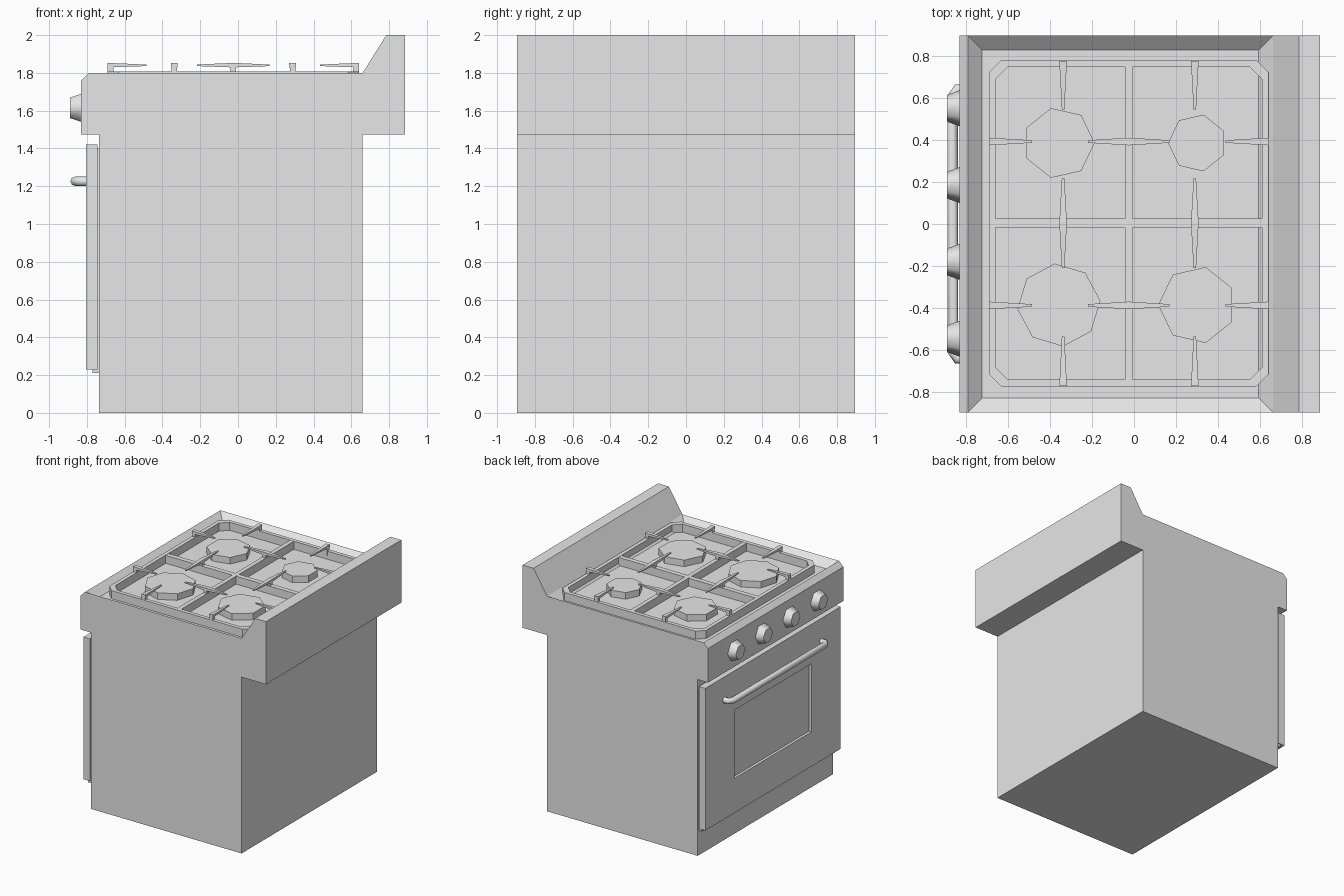
import bpy, bmesh, math
from mathutils import Matrix, Vector

if "Cube" in bpy.data.objects:
    bpy.data.objects.remove(bpy.data.objects["Cube"], do_unlink=True)

grey = bpy.data.materials.new("plain grey")
grey.use_nodes = True
grey.diffuse_color = (0.8, 0.8, 0.8, 1)
for node in grey.node_tree.nodes:
    if node.type == 'BSDF_PRINCIPLED':
        node.inputs["Base Color"].default_value = (0.8, 0.8, 0.8, 1)


def finish(name, bm, smooth=None):
    bmesh.ops.recalc_face_normals(bm, faces=bm.faces)
    mesh = bpy.data.meshes.new(name)
    bm.to_mesh(mesh)
    bm.free()
    obj = bpy.data.objects.new(name, mesh)
    bpy.context.collection.objects.link(obj)
    mesh.materials.append(grey)
    if smooth:
        bpy.ops.object.select_all(action='DESELECT')
        obj.select_set(True)
        bpy.context.view_layer.objects.active = obj
        bpy.ops.object.shade_smooth_by_angle(angle=math.radians(smooth))
    return obj


def add_box(bm, x, y, z):
    size = (x[1] - x[0], y[1] - y[0], z[1] - z[0])
    mid = (sum(x) / 2, sum(y) / 2, sum(z) / 2)
    bmesh.ops.create_cube(bm, size=1, matrix=Matrix.Translation(mid) @ Matrix.Diagonal((*size, 1)))


def loft(bm, rings, closed=False):
    """Skin matching loops of points, capping the ends unless closed."""
    loops = [[bm.verts.new(p) for p in ring] for ring in rings]
    n = len(loops[0])
    pairs = list(zip(loops, loops[1:]))
    if closed:
        pairs.append((loops[-1], loops[0]))
    else:
        bm.faces.new(loops[0])
        bm.faces.new(loops[-1])
    for a, b in pairs:
        for i in range(n):
            j = (i + 1) % n
            bm.faces.new((a[i], a[j], b[j], b[i]))


# Body: side profile swept across the width, with a sunken cooktop
HALF = 0.895
profile = [(-.735, 0), (.66, 0), (.66, 1.475), (.885, 1.475), (.885, 2), (.785, 2),
           (.66, 1.8), (-.79, 1.8), (-.83, 1.76), (-.83, 1.475), (-.735, 1.475)]
bm = bmesh.new()
loft(bm, [[(x, y, z) for x, z in profile] for y in (-HALF, HALF)])
bmesh.ops.recalc_face_normals(bm, faces=bm.faces)
top = [f for f in bm.faces if all(abs(v.co.z - 1.8) < .001 for v in f.verts)]
bmesh.ops.inset_region(bm, faces=top, thickness=.095, depth=0)
for v in top[0].verts:
    v.co.z -= .06
finish("body", bm)

# Oven door with a recessed window panel
bm = bmesh.new()
add_box(bm, (-.805, -.745), (-HALF, HALF), (.23, 1.42))
front = [f for f in bm.faces if f.calc_center_median().x < -.8]
bmesh.ops.inset_region(bm, faces=front, thickness=.1)
for v in front[0].verts:
    v.co.y = math.copysign(.51, v.co.y)
    v.co.z = 1.09 if v.co.z > .8 else .52
pane = bmesh.ops.extrude_face_region(bm, geom=front)
bmesh.ops.delete(bm, geom=front, context='FACES_ONLY')
bmesh.ops.translate(bm, vec=(.022, 0, 0), verts=[g for g in pane["geom"] if isinstance(g, bmesh.types.BMVert)])
finish("oven_door", bm)

bm = bmesh.new()
add_box(bm, (-.77, -.73), (-.885, .885), (.21, 1.4))
finish("door_liner", bm)

# Door handle: bent hexagonal tube
bm = bmesh.new()
path = [(-.8, .64), (-.84, .64), (-.862, .61), (-.862, -.61), (-.84, -.64), (-.8, -.64)]
rings = []
for i, p in enumerate(path):
    a, b = Vector(path[max(i - 1, 0)]), Vector(path[min(i + 1, len(path) - 1)])
    t = (b - a).normalized()
    side = Vector((t.y, -t.x))
    rings.append([(p[0] + side.x * .025 * math.cos(k * math.pi / 4),
                   p[1] + side.y * .025 * math.cos(k * math.pi / 4),
                   1.226 + .025 * math.sin(k * math.pi / 4)) for k in range(8)])
loft(bm, rings)
finish("door_handle", bm, 50)

# Control knobs
for i, y in enumerate((.55, .185, -.18, -.545)):
    bm = bmesh.new()
    loft(bm, [[(x, y + r * math.cos(k * math.pi / 3), 1.615 + r * math.sin(k * math.pi / 3))
               for k in range(6)] for x, r in ((-.825, .087), (-.89, .063))])
    finish(f"knob_{i + 1}", bm, 62)

# Burners: low-poly discs on the cooktop floor
for i, (x, y, r, sides, turn) in enumerate([(-.357, .385, .17, 7, 0), (.3, .385, .138, 7, math.pi),
                                            (-.357, -.385, .198, 8, .1), (.3, -.385, .185, 7, math.pi)]):
    bm = bmesh.new()
    loft(bm, [[(x + r * math.cos(turn + k * math.tau / sides), y + r * math.sin(turn + k * math.tau / sides), z)
               for k in range(sides)] for z in (1.735, 1.795)])
    finish(f"burner_{i + 1}", bm)


# Grate frame: chamfered ring plus a cross
def outline(inset, z, cut=.058):
    x0, x1, y0, y1 = -.69 + inset, .64 - inset, -.772 + inset, .778 - inset
    return [(x0 + cut, y0, z), (x1 - cut, y0, z), (x1, y0 + cut, z), (x1, y1 - cut, z),
            (x1 - cut, y1, z), (x0 + cut, y1, z), (x0, y1 - cut, z), (x0, y0 + cut, z)]


LOW, HIGH = 1.74, 1.808
bm = bmesh.new()
loft(bm, [outline(0, LOW), outline(0, HIGH), outline(.032, HIGH), outline(.032, LOW)], closed=True)
add_box(bm, (-.042, -.006), (-.745, .75), (LOW, HIGH - .001))
add_box(bm, (-.662, .612), (-.016, .025), (LOW, HIGH - .002))
finish("grate_frame", bm)


# Pan supports: a short post carrying a bar that tapers to its tip
def support(bm, root, tip, post_shift):
    root, tip = Vector((*root, 0)), Vector((*tip, 0))
    d = (tip - root).normalized()
    side = Vector((-d.y, d.x, 0))

    def section(p, w, lo, hi):
        return [p + side * w * s + Vector((0, 0, z)) for s, z in ((-1, lo), (1, lo), (1, hi), (-1, hi))]
    loft(bm, [section(root, .018, 1.829, 1.853), section(tip, .006, 1.836, 1.844)])
    c = root + d * post_shift
    add_box(bm, (c.x - .015, c.x + .015), (c.y - .015, c.y + .015), (1.77, 1.84))


bm = bmesh.new()
for y in (.392, -.387):
    support(bm, (-.69, y), (-.485, y), .015)
    support(bm, (.64, y), (.435, y), .015)
    for tip in (-.218, .168):
        support(bm, (-.025, y), (tip, y), 0)
for x in (-.337, .289):
    support(bm, (x, .775), (x, .545), .015)
    support(bm, (x, -.77), (x, -.535), .015)
    for tip in (-.21, .217):
        support(bm, (x, .004), (x, tip), 0)
finish("pan_supports", bm)
